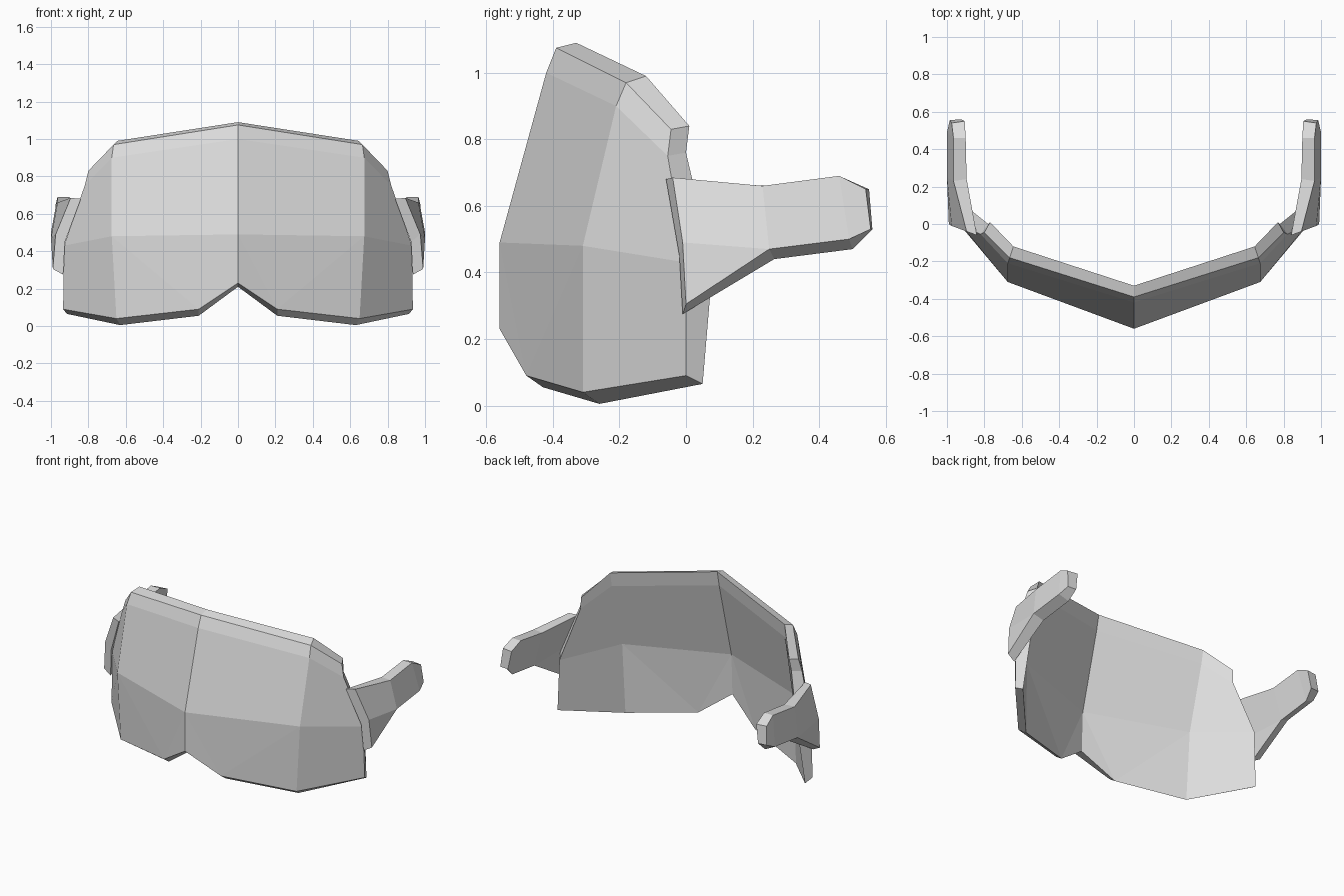
import bpy
import bmesh
from mathutils import Vector

default_cube = bpy.data.objects.get("Cube")
if default_cube:
    bpy.data.objects.remove(default_cube, do_unlink=True)

# Single flat colour
grey = bpy.data.materials.new("light grey")
grey.use_nodes = True
colour = (0.72, 0.72, 0.72, 1.0)
grey.diffuse_color = colour
grey.node_tree.nodes["Principled BSDF"].inputs["Base Color"].default_value = colour


def finish(bm, name):
    """Turn a bmesh into a flat-shaded object with outward normals."""
    bmesh.ops.recalc_face_normals(bm, faces=bm.faces[:])
    mesh = bpy.data.meshes.new(name)
    bm.to_mesh(mesh)
    bm.free()
    mesh.materials.append(grey)
    part = bpy.data.objects.new(name, mesh)
    bpy.context.collection.objects.link(part)
    return part


# Visor: half profiles running from the centre line to the side
outer_rows = {
    "top": [(0, -.39, 1.075), (.665, -.18, .97), (.80, -.045, .83)],
    "brow": [(0, -.42, 1.0), (.675, -.21, .90), (.82, -.055, .75)],
    "middle": [(0, -.56, .49), (.675, -.31, .48), (.93, 0, .43)],
    "bottom": [(0, -.56, .23), (.65, -.31, .04), (.935, 0, .09)],
    "notch": [(.21, -.48, .09)],
}
inner_rows = {
    "top": [(0, -.33, 1.09), (.645, -.12, .99), (.77, .01, .84)],
    "brow": [(0, -.35, .99), (.64, -.13, .90), (.78, .0, .76)],
    "middle": [(0, -.48, .48), (.64, -.24, .47), (.88, .08, .42)],
    "bottom": [(0, -.49, .21), (.63, -.26, .005), (.915, .05, .065)],
    "notch": [(.21, -.43, .055)],
}


def add_shell(bm, rows):
    """Skin one side of the visor and return its rim, centre to centre."""
    grid = {key: [bm.verts.new(p) for p in row] for key, row in rows.items()}
    top, brow, middle, bottom = (grid[k] for k in ("top", "brow", "middle", "bottom"))
    notch = grid["notch"][0]
    for upper, lower in ((top, brow), (brow, middle)):
        for a in range(2):
            bm.faces.new((upper[a], upper[a + 1], lower[a + 1], lower[a]))
    bm.faces.new((middle[0], middle[1], notch))
    bm.faces.new((middle[0], notch, bottom[0]))
    bm.faces.new((middle[1], bottom[1], notch))
    bm.faces.new((middle[1], middle[2], bottom[2], bottom[1]))
    return top + [brow[2], middle[2], bottom[2], bottom[1], notch, bottom[0]]


def mirrored_faces(bm):
    """Mirror the half across x and weld the centre line."""
    copy = bmesh.ops.duplicate(bm, geom=bm.verts[:] + bm.edges[:] + bm.faces[:])
    for item in copy["geom"]:
        if isinstance(item, bmesh.types.BMVert):
            item.co.x = -item.co.x
    bmesh.ops.remove_doubles(bm, verts=bm.verts[:], dist=0.0005)


bm = bmesh.new()
front_rim = add_shell(bm, outer_rows)
back_rim = add_shell(bm, inner_rows)
for i in range(len(front_rim) - 1):
    bm.faces.new((front_rim[i], front_rim[i + 1], back_rim[i + 1], back_rim[i]))
mirrored_faces(bm)
finish(bm, "visor")

# Arms: each section is outer top, outer bottom, inner bottom, inner top
arm_sections = [
    [(.895, -.04, .685), (.975, -.01, .49), (.925, -.02, .45), (.84, -.06, .68)],
    [(.965, .23, .66), (1, .25, .47), (.935, .265, .44), (.895, .24, .66)],
    [(.965, .46, .69), (1, .49, .50), (.935, .50, .47), (.90, .46, .69)],
    [(.975, .54, .65), (.985, .555, .53), (.925, .56, .53), (.905, .55, .65)],
]
tip_outer, tip_inner = (.99, 0, .305), (.935, -.01, .275)


def build_arm(side, name):
    bm = bmesh.new()

    def vert(p):
        return bm.verts.new(Vector((p[0] * side, p[1], p[2])))

    rings = [[vert(p) for p in section] for section in arm_sections]
    for near, far in zip(rings, rings[1:]):
        for i in range(4):
            j = (i + 1) % 4
            # the lower front edge is closed by the pointed tab below
            if near is rings[0] and i == 1:
                continue
            bm.faces.new((near[i], near[j], far[j], far[i]))
    bm.faces.new(rings[0])
    bm.faces.new(rings[-1])
    # Pointed tab reaching down the side of the visor
    out, inn = vert(tip_outer), vert(tip_inner)
    first, second = rings[0], rings[1]
    bm.faces.new((first[1], second[1], out))
    bm.faces.new((first[2], second[2], inn))
    bm.faces.new((first[1], first[2], inn, out))
    bm.faces.new((out, inn, second[2], second[1]))
    finish(bm, name)


build_arm(1, "left_arm")
build_arm(-1, "right_arm")
